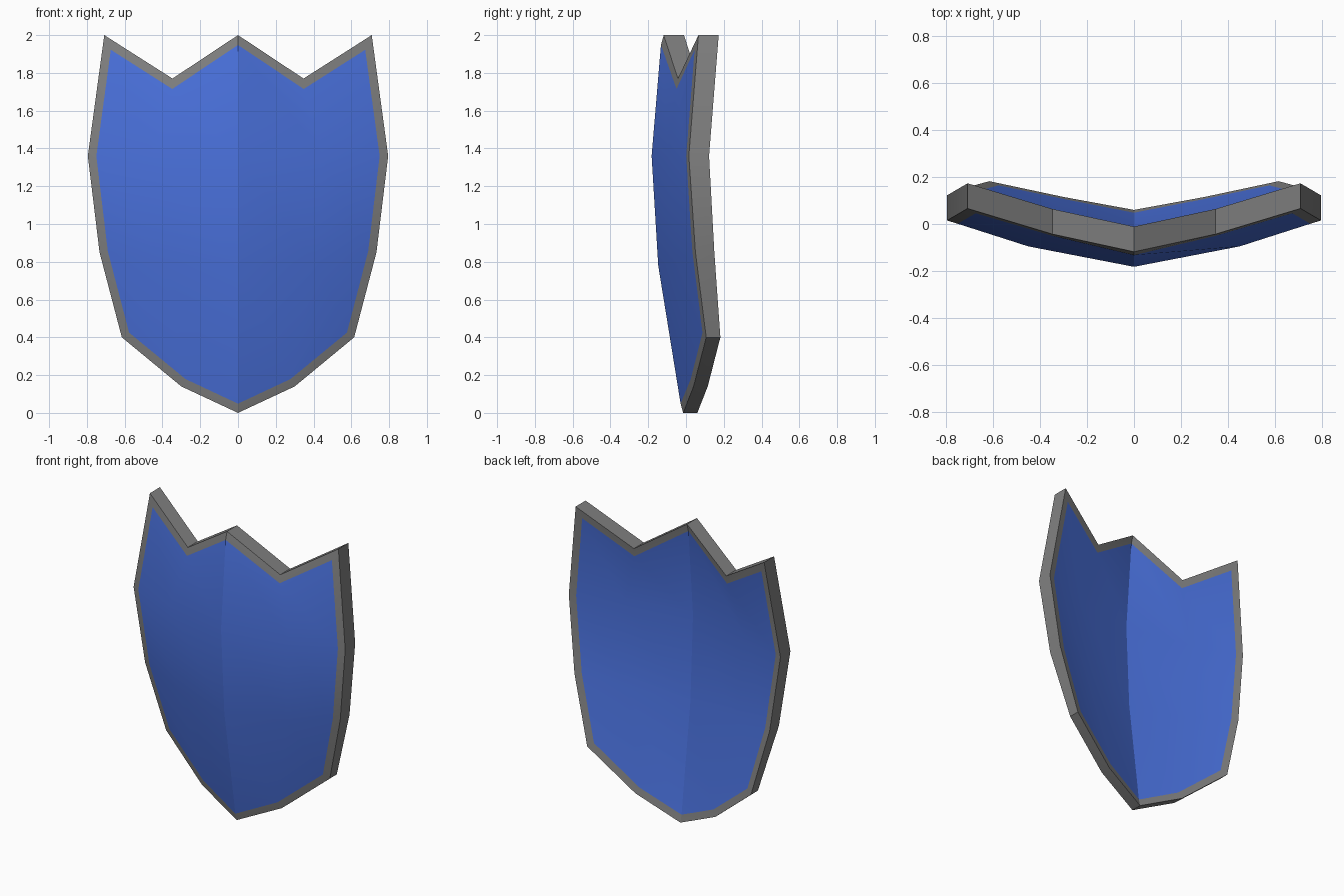
import bpy, bmesh, math

if "Cube" in bpy.data.objects:
    bpy.data.objects.remove(bpy.data.objects["Cube"])


def material(name, rgb):
    m = bpy.data.materials.new(name)
    m.diffuse_color = (*rgb, 1)
    m.use_nodes = True
    m.node_tree.nodes["Principled BSDF"].inputs["Base Color"].default_value = m.diffuse_color
    return m


# Half cross-sections from top to bottom: ridge, middle, edge; then thickness
ROWS = [
    ([(0, -0.118, 2.0), (0.347, -0.043, 1.77), (0.708, 0.066, 2.0)], 0.107),
    ([(0, -0.182, 1.36), (0.45, -0.095, 1.36), (0.795, 0.015, 1.36)], 0.107),
    ([(0, -0.147, 0.78), (0.41, -0.056, 0.80), (0.733, 0.05, 0.85)], 0.100),
    ([(0, -0.015, 0.0), (0.30, 0.04, 0.14), (0.615, 0.107, 0.40)], 0.075),
]

bm = bmesh.new()


def plate(back):
    """Curved grid of faces for the front or the back of the shield."""
    grid = []
    for half, thick in ROWS:
        full = [(-x, y, z) for x, y, z in half[:0:-1]] + half
        grid.append([bm.verts.new((x, y + thick * back, z)) for x, y, z in full])
    faces = []
    for a, b in zip(grid, grid[1:]):
        for i in range(4):
            q = [a[i], b[i], b[i + 1], a[i + 1]]
            faces.append(bm.faces.new(q[::-1] if back else q))
    loop = (grid[0] + [r[-1] for r in grid[1:-1]]
            + grid[-1][::-1] + [r[0] for r in grid[-2:0:-1]])
    return faces, loop


front, front_loop = plate(0)
rear, rear_loop = plate(1)

# Side walls joining the two outlines
n = len(front_loop)
for i in range(n):
    j = (i + 1) % n
    bm.faces.new((front_loop[i], front_loop[j], rear_loop[j], rear_loop[i]))
bmesh.ops.recalc_face_normals(bm, faces=bm.faces[:])

# Blue panels inset from a grey border on both sides
for panel in (front, rear):
    border = bmesh.ops.inset_region(bm, faces=panel, thickness=0.047,
                                    use_even_offset=True, use_boundary=True)["faces"]
    for f in panel:
        f.material_index = 1
    for f in border:
        f.material_index = 0

mesh = bpy.data.meshes.new("shield")
bm.to_mesh(mesh)
bm.free()
mesh.materials.append(material("grey metal", (0.22, 0.22, 0.22)))
mesh.materials.append(material("blue paint", (0.068, 0.165, 0.72)))
shield = bpy.data.objects.new("shield", mesh)
bpy.context.collection.objects.link(shield)

# Soft facets, crisp rim and centre ridge
bpy.context.view_layer.objects.active = shield
shield.select_set(True)
bpy.ops.object.shade_smooth_by_angle(angle=math.radians(15))
